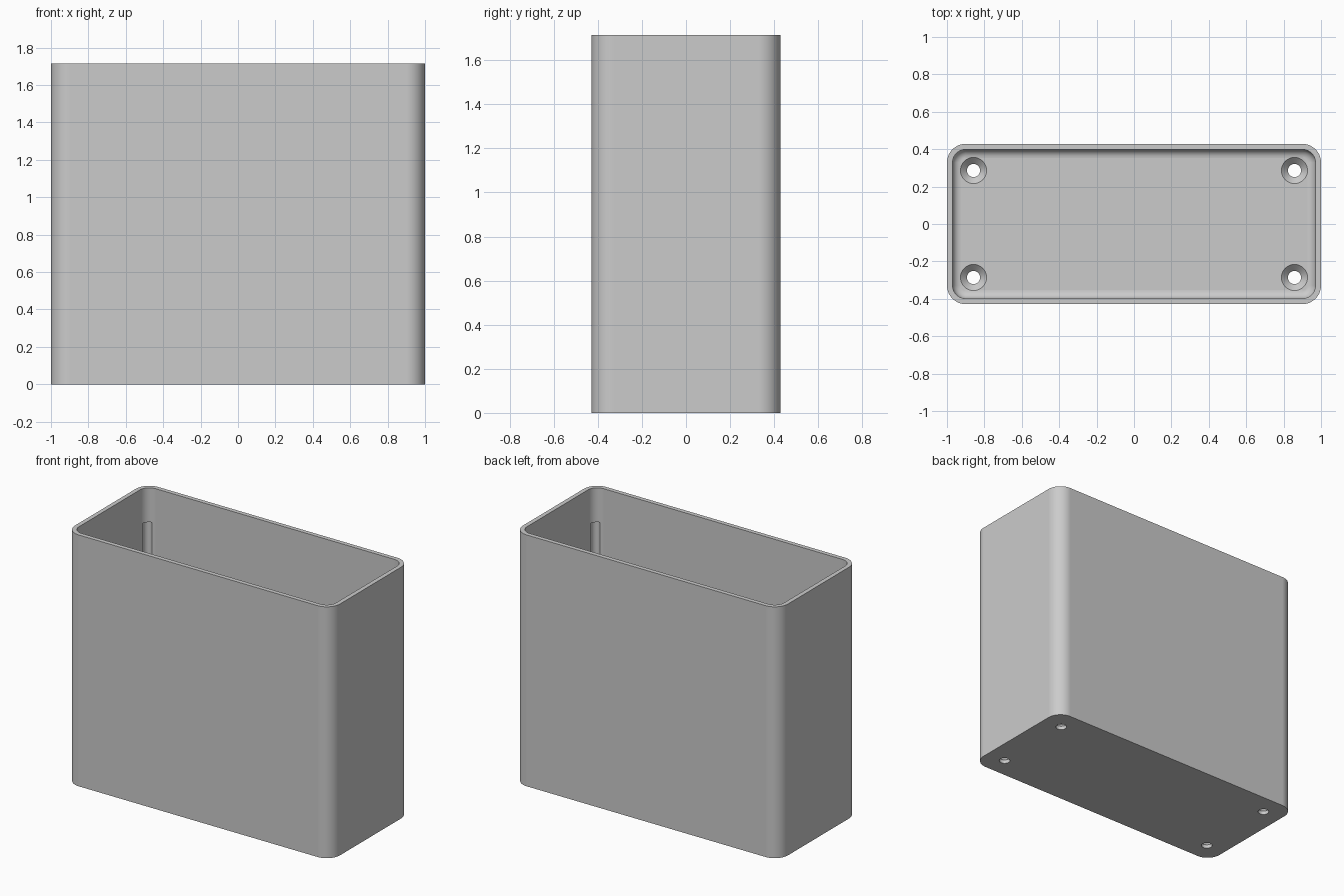
import bpy
import bmesh
import math

HALF_X, HALF_Y, HEIGHT = 1.0, 0.4285, 1.714
CORNER, WALL, FLOOR, FILLET = 0.1, 0.03, 0.06, 0.045
ARC_STEPS = 10

default_cube = bpy.data.objects.get("Cube")
if default_cube:
    bpy.data.objects.remove(default_cube, do_unlink=True)

gray = bpy.data.materials.new("light_gray")
gray.use_nodes = True
gray.diffuse_color = (0.6, 0.6, 0.6, 1)
gray.node_tree.nodes["Principled BSDF"].inputs["Base Color"].default_value = (0.6, 0.6, 0.6, 1)


def rounded_loop(bm, inset, z):
    """Ring of vertices along a rounded rectangle."""
    radius = CORNER - inset
    verts = []
    for quarter, (sx, sy) in enumerate([(1, 1), (-1, 1), (-1, -1), (1, -1)]):
        for i in range(ARC_STEPS + 1):
            a = math.pi / 2 * (quarter + i / ARC_STEPS)
            x = sx * (HALF_X - CORNER) + radius * math.cos(a)
            y = sy * (HALF_Y - CORNER) + radius * math.sin(a)
            verts.append(bm.verts.new((x, y, z)))
    return verts


def round_loop(bm, x, y, radius, z, sides=48):
    steps = [math.tau * i / sides for i in range(sides)]
    return [bm.verts.new((x + radius * math.cos(a), y + radius * math.sin(a), z)) for a in steps]


def skin(bm, loops):
    """Bridge successive loops and cap both ends."""
    for low, high in zip(loops, loops[1:]):
        n = len(low)
        for i in range(n):
            j = (i + 1) % n
            bm.faces.new((low[i], low[j], high[j], high[i]))
    bm.faces.new(loops[0][::-1])
    bm.faces.new(loops[-1])


def make_object(name, bm):
    bmesh.ops.recalc_face_normals(bm, faces=bm.faces)
    mesh = bpy.data.meshes.new(name)
    bm.to_mesh(mesh)
    bm.free()
    mesh.materials.append(gray)
    obj = bpy.data.objects.new(name, mesh)
    bpy.context.collection.objects.link(obj)
    return obj


# Open-topped shell: outside wall, rim, inside wall, filleted floor
bm = bmesh.new()
loops = [rounded_loop(bm, 0, 0), rounded_loop(bm, 0, HEIGHT), rounded_loop(bm, WALL, HEIGHT)]
for i in range(7):
    a = math.pi / 2 * i / 6
    inset = WALL + FILLET * (1 - math.cos(a))
    loops.append(rounded_loop(bm, inset, FLOOR + FILLET * (1 - math.sin(a))))
skin(bm, loops)
box = make_object("open_box", bm)

# Countersunk screw holes and shallow grooves in the inside corners
screw_profile = [(0.035, -0.05), (0.035, 0.025), (0.07, FLOOR), (0.07, 0.1)]
groove_profile = [(0.03, 0.15), (0.03, 1.48)]
bm = bmesh.new()
for sx in (-1, 1):
    for sy in (-1, 1):
        for x, y, profile in [(0.858, 0.286, screw_profile), (0.94, 0.369, groove_profile)]:
            skin(bm, [round_loop(bm, sx * x, sy * y, r, z) for r, z in profile])
cutter = make_object("hole_cutters", bm)
cutter.hide_render = True

cut = box.modifiers.new("holes", "BOOLEAN")
cut.operation = "DIFFERENCE"
cut.solver = "EXACT"
cut.object = cutter

# Bake the cut, drop the cutters and smooth the rounded surfaces
depsgraph = bpy.context.evaluated_depsgraph_get()
baked = bpy.data.meshes.new_from_object(box.evaluated_get(depsgraph))
box.modifiers.clear()
box.data = baked
bpy.data.objects.remove(cutter, do_unlink=True)

for other in bpy.context.selected_objects:
    other.select_set(False)
box.select_set(True)
bpy.context.view_layer.objects.active = box
bpy.ops.object.shade_smooth_by_angle(angle=math.radians(30))
box.modifiers.new("clean_shading", "WEIGHTED_NORMAL").keep_sharp = True
